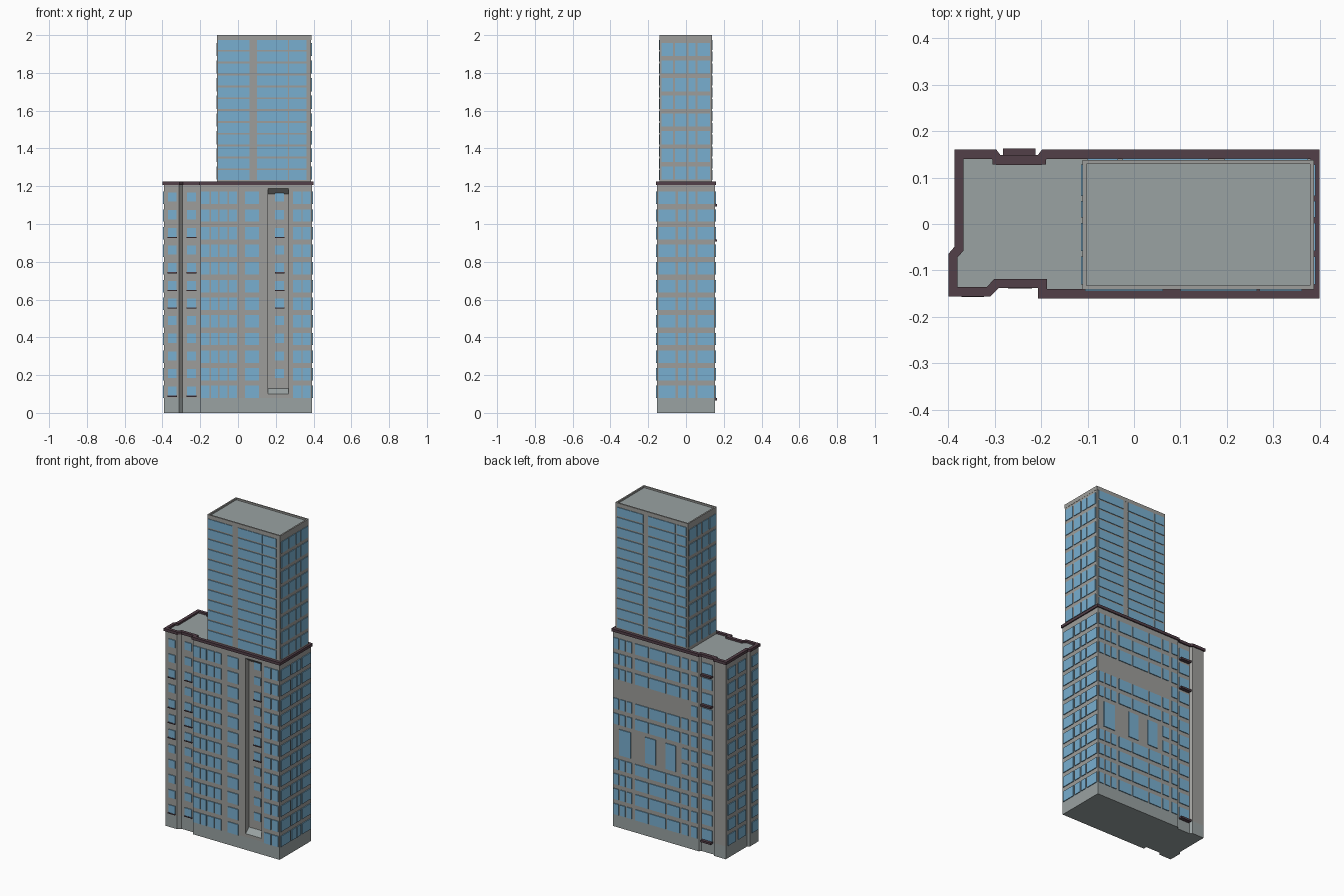
import bpy, bmesh

if "Cube" in bpy.data.objects:
    bpy.data.objects.remove(bpy.data.objects["Cube"])


def mat(name, rgb):
    m = bpy.data.materials.new(name)
    m.diffuse_color = (*rgb, 1)
    m.use_nodes = True
    m.node_tree.nodes["Principled BSDF"].inputs["Base Color"].default_value = m.diffuse_color
    return m


WALL = mat("warm grey wall", (0.34, 0.34, 0.325))
ROOF = mat("cool grey stone", (0.32, 0.36, 0.36))
GLASS = mat("blue glass", (0.19, 0.43, 0.63))
TRIM = mat("dark maroon trim", (0.085, 0.05, 0.065))


def finish(bm, name, *mats):
    bmesh.ops.recalc_face_normals(bm, faces=bm.faces[:])
    me = bpy.data.meshes.new(name)
    bm.to_mesh(me)
    bm.free()
    ob = bpy.data.objects.new(name, me)
    bpy.context.collection.objects.link(ob)
    for m in mats:
        me.materials.append(m)
    return ob


def boxes(name, m, spans):
    """One object made of boxes given as (x0, x1, y0, y1, z0, z1)."""
    bm = bmesh.new()
    for x0, x1, y0, y1, z0, z1 in spans:
        vs = bmesh.ops.create_cube(bm, size=1)["verts"]
        for v in vs:
            v.co = (x1 if v.co.x > 0 else x0, y1 if v.co.y > 0 else y0, z1 if v.co.z > 0 else z0)
    return finish(bm, name, m)


def prism(name, pts, z0, z1, *mats):
    bm = bmesh.new()
    f = bm.faces.new([bm.verts.new((x, y, z0)) for x, y in pts])
    up = bmesh.ops.extrude_face_region(bm, geom=[f])["geom"]
    for v in up:
        if isinstance(v, bmesh.types.BMVert):
            v.co.z = z1
    return finish(bm, name, *mats)


def roof_rim(name, pts, wide, out, z0, z1, m):
    """Ring following an outline (counter-clockwise), mitred at corners."""
    from mathutils import Vector
    n = len(pts)
    P = [Vector(p) for p in pts]

    def offset(d):
        res = []
        for i in range(n):
            a, b = (P[i] - P[i - 1]).normalized(), (P[(i + 1) % n] - P[i]).normalized()
            na, nb = Vector((a.y, -a.x)), Vector((b.y, -b.x))
            res.append(P[i] + (na + nb) * (d / (1 + na.dot(nb))))
        return res
    bm = bmesh.new()
    o, q = offset(out), offset(out - wide)
    loops = [[bm.verts.new((p.x, p.y, z)) for p in r] for r, z in ((o, z0), (o, z1), (q, z1), (q, z0))]
    for k in range(4):
        A, B = loops[k], loops[(k + 1) % 4]
        for i in range(n):
            j = (i + 1) % n
            bm.faces.new((A[i], A[j], B[j], B[i]))
    return finish(bm, name, m)


# Main block: outline counter-clockwise from the front right
outline = [(0.393, -0.153), (0.393, 0.153), (-0.195, 0.153), (-0.205, 0.14), (-0.29, 0.14),
           (-0.30, 0.153), (-0.38, 0.153), (-0.38, -0.052), (-0.393, -0.067), (-0.393, -0.149),
           (-0.312, -0.149), (-0.295, -0.131), (-0.2, -0.131), (-0.2, -0.153)]
prism("base_storey", outline, 0, 0.08, ROOF)
block = prism("main_block", outline, 0.08, 1.213, WALL, ROOF)

# Tall recess in the front, with sloping sill and head
bm = bmesh.new()
ring = [(-0.2, 0.062), (-0.153, 0.1), (-0.122, 0.13), (-0.122, 1.16), (-0.153, 1.187), (-0.2, 1.187)]
f = bm.faces.new([bm.verts.new((0.16, y, z)) for y, z in ring])
for v in bmesh.ops.extrude_face_region(bm, geom=[f])["geom"]:
    if isinstance(v, bmesh.types.BMVert):
        v.co.x = 0.268
cutter = finish(bm, "recess_cutter", WALL)
cutter.hide_render = True
mod = block.modifiers.new("recess", "BOOLEAN")
mod.object, mod.operation, mod.solver = cutter, "DIFFERENCE", "EXACT"
bpy.context.view_layer.objects.active = block
bpy.ops.object.modifier_apply(modifier="recess")
bpy.data.objects.remove(cutter)
for p in block.data.polygons:
    p.material_index = 1 if p.normal.z > 0.3 else 0

roof_rim("cornice", outline, 0.02, 0.007, 1.207, 1.224, TRIM)
boxes("notch_cornice", TRIM, [(-0.305, -0.19, 0.128, 0.149, 1.207, 1.224)])

# Tower with low parapet
tower = [(0.387, -0.14), (0.387, 0.137), (-0.11, 0.137), (-0.11, -0.14)]
prism("tower", tower, 1.2, 1.99, WALL, ROOF)
for p in bpy.data.objects["tower"].data.polygons:
    p.material_index = 1 if p.normal.z > 0.5 else 0
roof_rim("tower_parapet", tower, 0.009, 0.001, 1.975, 2.0, WALL)

# Window plates
T = 0.005
ROWS = [0.111 + 0.0934 * i for i in range(12)]
H = 0.033


def on_y(y, side, x0, x1, z0, z1, t=T):
    return (x0, x1, min(y, y + side * t), max(y, y + side * t), z0, z1)


def on_x(x, side, y0, y1, z0, z1, t=T):
    return (min(x, x + side * t), max(x, x + side * t), y0, y1, z0, z1)


front, right, left, back, sills = [], [], [], [], []
narrow = [(-0.37, -0.325, -0.149), (-0.27, -0.222, -0.131), (0.197, 0.243, -0.122)]
wide = [(-0.197, -0.15), (-0.143, -0.107), (-0.097, -0.055), (-0.048, -0.005), (0.038, 0.112), (0.29, 0.335), (0.342, 0.385)]
for i, z in enumerate(ROWS):
    lo, hi = z - H, z + H
    front += [on_y(-0.153, -1, a, b, lo, hi) for a, b in wide]
    for a, b, y in narrow:
        if y == -0.122 and i == 0:
            continue
        front.append(on_y(y, -1, a, b, z - 0.02, z + 0.028))
        if i in (0, 5, 6, 7, 9):
            sills.append(on_y(y, -1, a - 0.002, b + 0.002, z - 0.026, z - 0.02, 0.008))
    right += [on_x(0.393, 1, a, b, lo, hi) for a, b in
              ((-0.145, -0.055), (-0.042, 0.002), (0.012, 0.05), (0.062, 0.147))]
    left += [on_x(-0.393, -1, -0.142, -0.08, lo, hi)]
    left += [on_x(-0.38, -1, a, b, lo, hi) for a, b in ((-0.035, 0.035), (0.06, 0.135))]
    # back: one floor blank, two floors merged into tall windows
    cols = [(-0.185, -0.145), (-0.125, -0.08)]
    if i not in (4, 5, 8):
        cols += [(-0.065, 0.02), (0.03, 0.14), (0.15, 0.24), (0.262, 0.297), (0.307, 0.342), (0.352, 0.385)]
    if i == 8:
        cols = cols[:1]
    back += [on_y(0.153, 1, a, b, lo, hi) for a, b in cols]
    back.append(on_y(0.14, 1, -0.28, -0.212, lo, hi))
for a, b in ((-0.04, 0.03), (0.1, 0.17), (0.27, 0.35)):
    back.append(on_y(0.153, 1, a, b, ROWS[4] - H, ROWS[5] + H))
boxes("front_windows", GLASS, front)
boxes("right_windows", GLASS, right)
boxes("left_windows", GLASS, left)
boxes("back_windows", GLASS, back)
boxes("front_sills", TRIM, sills)

# Balcony slabs in the back notch
boxes("balcony_slabs", TRIM, [(-0.282, -0.212, 0.139, 0.163, ROWS[i] - 0.045, ROWS[i] - 0.033)
                              for i in (0, 9, 11)])

# Tower glazing
glass = []
for i in range(12):
    lo = 1.232 + 0.0627 * i
    hi = lo + 0.053
    glass += [on_y(-0.14, -1, a, b, lo, hi, 0.004) for a, b in ((-0.106, 0.062), (0.1, 0.265), (0.27, 0.362))]
    glass += [on_y(0.137, 1, a, b, lo, hi, 0.004) for a, b in ((-0.1, -0.035), (-0.025, 0.16), (0.195, 0.375))]
for i in range(8):
    lo = 1.235 + 0.0935 * i
    hi = lo + 0.07
    cols = ((-0.13, -0.07), (-0.058, 0.002), (0.014, 0.05), (0.06, 0.128))
    for a, b in cols:
        glass += [on_x(0.387, 1, a, b, lo, hi, 0.004), on_x(-0.11, -1, a, b, lo, hi, 0.004)]
boxes("tower_windows", GLASS, glass)
